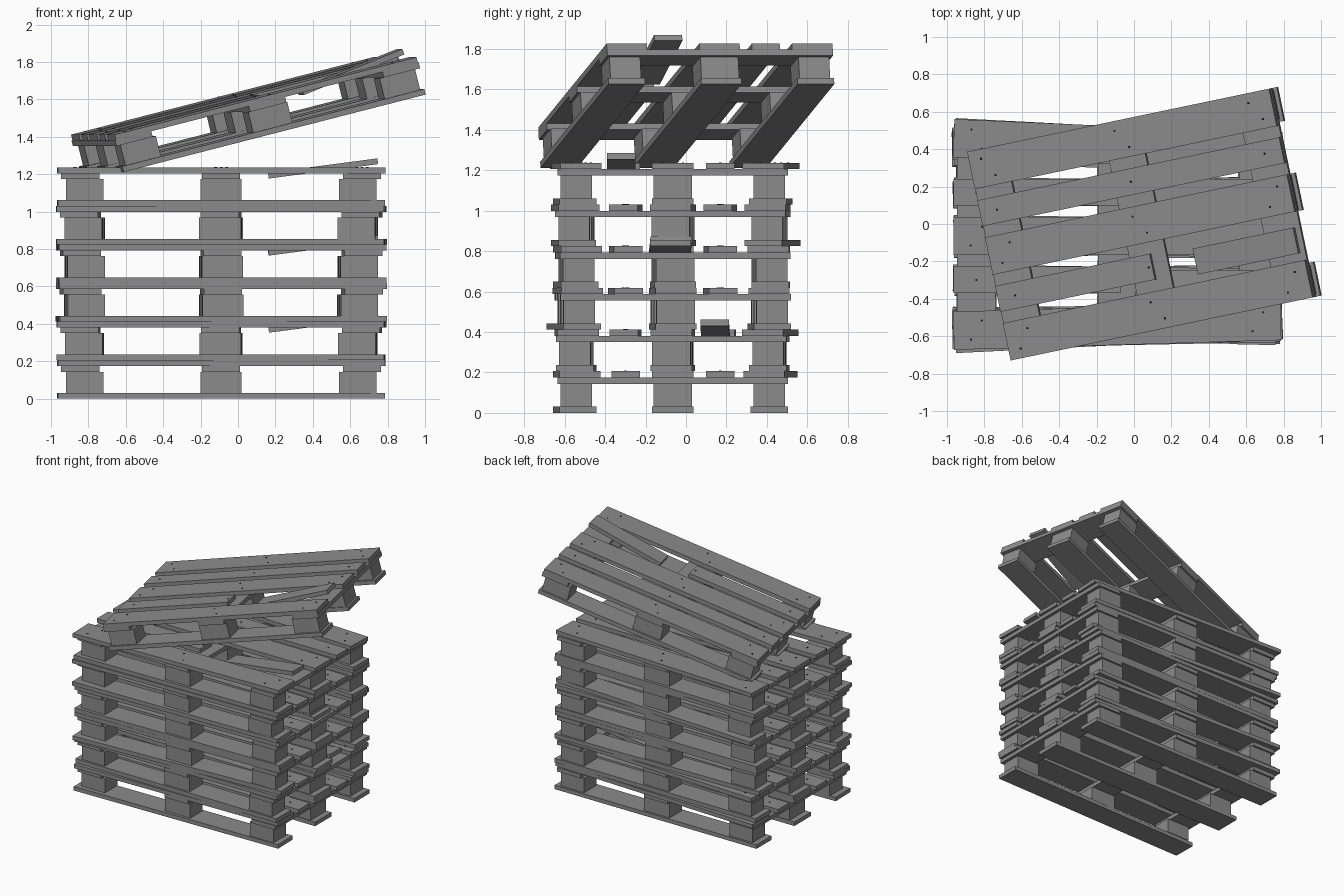
import bpy, bmesh
from math import radians
from mathutils import Matrix

cube = bpy.data.objects.get("Cube")
if cube:
    bpy.data.objects.remove(cube, do_unlink=True)


def material(name, value):
    mat = bpy.data.materials.new(name)
    mat.use_nodes = True
    color = (value, value, value, 1)
    mat.diffuse_color = color
    bsdf = mat.node_tree.nodes["Principled BSDF"]
    bsdf.inputs["Base Color"].default_value = color
    bsdf.inputs["Roughness"].default_value = 0.8
    return mat


wood = material("grey wood", 0.26)
iron = material("dark nail", 0.01)

# Pallet proportions
WIDTH = 1.14
BOARD, BLOCK = 0.031, 0.113
WIDE, NARROW = 0.204, 0.141
HEIGHT = 3 * BOARD + BLOCK
DECK_Z = HEIGHT - BOARD / 2
STRINGER_Z = DECK_Z - BOARD
GAP = (WIDTH - 3 * WIDE - 2 * NARROW) / 4

# Bottom boards and the smaller blocks set back from their edges
RUNNER = 0.185
RUNNER_Y = (WIDTH - RUNNER) / 2
RUNNER_ROWS = [(-RUNNER_Y, RUNNER), (0, WIDE), (RUNNER_Y, RUNNER)]
BLOCK_ROWS = [(-RUNNER_Y, 0.155), (0, 0.19), (RUNNER_Y, 0.155)]
BLOCK_COLUMNS = [(-0.73, 0.2), (0, 0.22), (0.73, 0.2)]

# Cross boards and deck boards
CROSS_X = [-0.753, 0, 0.753]
INNER_Y = WIDE / 2 + GAP + NARROW / 2
EDGE_Y = (WIDTH - WIDE) / 2
DECK_ROWS = [(-EDGE_Y, WIDE), (-INNER_Y, NARROW), (0, WIDE),
             (INNER_Y, NARROW), (EDGE_Y, WIDE)]


def skewed(y, degrees):
    """Turn a long board about a nail near its right end."""
    pivot = Matrix.Translation((0.4, y, 0))
    return pivot @ Matrix.Rotation(radians(degrees), 4, 'Z') @ pivot.inverted()


def add_box(bm, center, size, before=Matrix(), turn=Matrix()):
    place = (before @ Matrix.Translation(center) @ turn
             @ Matrix.Diagonal((*size, 1)))
    bmesh.ops.create_cube(bm, size=1, matrix=place)


def add_nail(bm, x, y, before):
    place = before @ Matrix.Translation((x, y, HEIGHT + 0.001))
    bmesh.ops.create_cone(bm, cap_ends=True, segments=8, radius1=0.006,
                          radius2=0.006, depth=0.004, matrix=place)


def finish(bm, name, mat, place):
    mesh = bpy.data.meshes.new(name)
    bm.to_mesh(mesh)
    bm.free()
    mesh.materials.append(mat)
    obj = bpy.data.objects.new(name, mesh)
    obj.matrix_world = place
    bpy.context.collection.objects.link(obj)


def pallet(label, place, length, broken=None, skews=(0, 0, 0, 0)):
    runner_front, runner_back, deck_front, deck_back = skews

    # Bottom runners
    bm = bmesh.new()
    for (y, width), skew in zip(RUNNER_ROWS, (runner_front, 0, runner_back)):
        add_box(bm, (0, y, BOARD / 2), (length, width, BOARD),
                skewed(y, skew))
    finish(bm, label + "_bottom_boards", wood, place)

    # Spacer blocks
    bm = bmesh.new()
    for x, size in BLOCK_COLUMNS:
        for y, width in BLOCK_ROWS:
            add_box(bm, (x, y, BOARD + BLOCK / 2), (size, width, BLOCK))
    finish(bm, label + "_blocks", wood, place)

    # Cross boards
    bm = bmesh.new()
    for x in CROSS_X:
        add_box(bm, (x, 0, STRINGER_Z), (WIDE, WIDTH, BOARD))
    finish(bm, label + "_cross_boards", wood, place)

    # Deck boards, one of them possibly snapped with its end lifted
    bm, nails = bmesh.new(), bmesh.new()
    deck_skews = (deck_front, 0, 0, 0, deck_back)
    for row, (y, width) in enumerate(DECK_ROWS):
        before = skewed(y, deck_skews[row])
        if row == broken:
            half = length / 2 + 0.02
            add_box(bm, (0.02 - half / 2, y, DECK_Z), (half, width, BOARD))
            loose = bmesh.new()
            add_box(loose, (0.545, y - 0.02, HEIGHT - 0.005),
                    (0.59, width, BOARD),
                    turn=Matrix.Rotation(radians(-7.5), 4, 'Y'))
            finish(loose, label + "_loose_board", wood, place)
        else:
            add_box(bm, (0, y, DECK_Z), (length, width, BOARD), before)
        # Nail heads over the cross boards
        for x in CROSS_X:
            if row == broken and x > 0:
                continue
            if width == WIDE:
                lean = -0.03 if x == 0 or y > 0 else 0.03
                add_nail(nails, x - lean, y - 0.05, before)
                add_nail(nails, x + lean, y + 0.05, before)
            else:
                add_nail(nails, x, y, before)
    finish(bm, label + "_deck_boards", wood, place)
    finish(nails, label + "_nails", iron, place)


# Stack of six: turn, snapped deck board, skew of the outer boards (degrees)
STACK = [
    (0, None, (1, 0, 1, -2.1)),
    (-0.5, 3, (0, 0, 1, -2)),
    (1, None, (1.8, 0, 0.5, -1)),
    (0.8, 2, (0.5, -1, 0.5, -1)),
    (-0.8, None, (2, -2.2, 2, 0)),
    (0, 1, (1, -1, 1.7, -2.5)),
]
for level, (turn, broken, skews) in enumerate(STACK):
    pallet(f"pallet_{level + 1}",
           Matrix.Translation((-0.09, -0.065, level * HEIGHT))
           @ Matrix.Rotation(radians(turn), 4, 'Z'), 1.75, broken, skews)

# Leaning pallet on top
pallet("leaning_pallet",
       Matrix.Translation((0.08, 0.007, 1.419))
       @ Matrix.Rotation(radians(11.8), 4, 'Z')
       @ Matrix.Rotation(radians(-14.1), 4, 'Y'), 1.7, 1)
